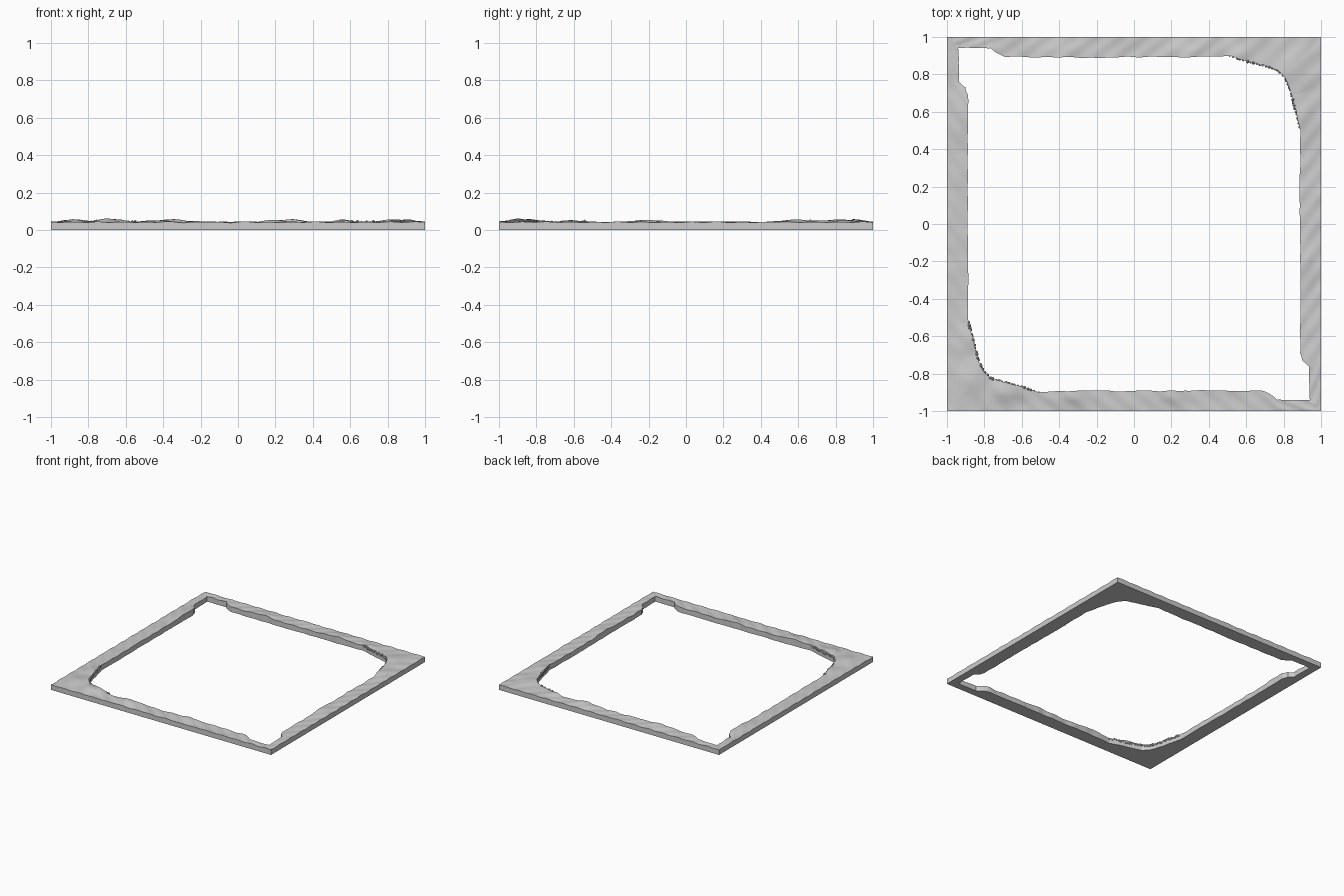
import bpy, bmesh, math, random
from mathutils import Vector, noise

if "Cube" in bpy.data.objects:
    bpy.data.objects.remove(bpy.data.objects["Cube"])

random.seed(4)

# Half outline: inner edge point paired with outer edge point (other half is rotated 180 degrees)
HALF = [
    ((-.94, .94), (-1, 1)), ((-.765, .94), (-.765, 1)), ((-.735, .915), (-.735, 1)),
    ((-.69, .893), (-.69, 1)), ((-.42, .89), (-.42, 1)), ((0, .893), (0, 1)),
    ((.25, .89), (.25, 1)), ((.51, .90), (.51, 1)), ((.60, .87), (.62, 1)),
    ((.70, .845), (.76, 1)), ((.765, .825), (.9, 1)), ((.807, .785), (1, 1)),
    ((.83, .735), (1, .88)), ((.848, .67), (1, .73)), ((.868, .59), (1, .61)),
    ((.888, .51), (1, .51)), ((.887, .1), (1, .1)), ((.89, -.3), (1, -.3)),
    ((.887, -.69), (1, -.69)), ((.90, -.73), (1, -.73)), ((.935, -.76), (1, -.76)),
    ((.94, -.94), (1, -1)),
]
# Low drifts raised near the inner edge: x, y, height, radius
DRIFTS = [(-.68, -.89, .018, .09), (-.35, -.90, .013, .10), (.28, .90, .014, .09),
          (.84, .8, .014, .11), (-.88, -.84, .013, .1), (.55, .90, .012, .05),
          (-.4, .90, .011, .1), (.89, -.2, .01, .1), (-.9, .6, .012, .1),
          (.89, .6, .013, .1), (-.9, -.62, .01, .07), (.2, -.91, .01, .08)]


def height(x, y, u):
    wave = noise.noise(Vector((x * 9, y * 9, 2.0))) * .004
    wave += .0018 * math.sin(48 * (x if abs(y) > abs(x) else y) + 7 * u)
    drift = max(h * math.exp(-((x - a) ** 2 + (y - b) ** 2) / r ** 2)
                for a, b, h, r in DRIFTS)
    return .042 + wave + drift * min(1, u * 1.6)


def make_frame():
    pairs = []
    for sign in (1, -1):
        for (i0, o0), (i1, o1) in zip(HALF, HALF[1:]):
            a, b, c, d = (Vector(p) * sign for p in (i0, i1, o0, o1))
            n = max(1, round(max((b - a).length, (d - c).length) / .012))
            for k in range(n):
                p, q = a.lerp(b, k / n), c.lerp(d, k / n)
                if k:
                    j = noise.noise(Vector((p.x * 14, p.y * 14, 0))) * .005
                    p += (p - q).normalized() * j
                pairs.append((p, q))
    bm = bmesh.new()
    steps = 8
    rings = []
    for p, q in pairs:
        ring = [bm.verts.new((q.x, q.y, 0))]
        for s in range(steps + 1):
            u = s / steps
            v = q.lerp(p, u)
            ring.append(bm.verts.new((v.x, v.y, height(v.x, v.y, u))))
        ring.append(bm.verts.new((p.x, p.y, 0)))
        rings.append(ring)
    for a, b in zip(rings, rings[1:] + rings[:1]):
        m = len(a)
        for k in range(m):
            bm.faces.new((a[k], a[(k + 1) % m], b[(k + 1) % m], b[k]))
    bmesh.ops.recalc_face_normals(bm, faces=bm.faces)
    finish(bm, "ground_frame")


def make_pebbles():
    # Rough stones along the two rounded corners
    bm = bmesh.new()
    curve = [Vector(i) for i, o in HALF[7:16]]
    for sign in (1, -1):
        for a, b in zip(curve, curve[1:]):
            n = max(2, round((b - a).length / .018))
            for k in range(n):
                p = a.lerp(b, (k + random.random() * .5) / n) * sign
                r = random.uniform(.006, .011)
                new = bmesh.ops.create_icosphere(bm, subdivisions=1, radius=r)["verts"]
                z = random.uniform(.034, .046)
                for v in new:
                    v.co.z *= 1.1
                    v.co += Vector((p.x, p.y, z))
    finish(bm, "edge_pebbles")


def finish(bm, name):
    mesh = bpy.data.meshes.new(name)
    bm.to_mesh(mesh)
    bm.free()
    ob = bpy.data.objects.new(name, mesh)
    bpy.context.collection.objects.link(ob)
    bpy.ops.object.select_all(action='DESELECT')
    ob.select_set(True)
    bpy.context.view_layer.objects.active = ob
    bpy.ops.object.shade_smooth_by_angle(angle=math.radians(30))


make_frame()
make_pebbles()
